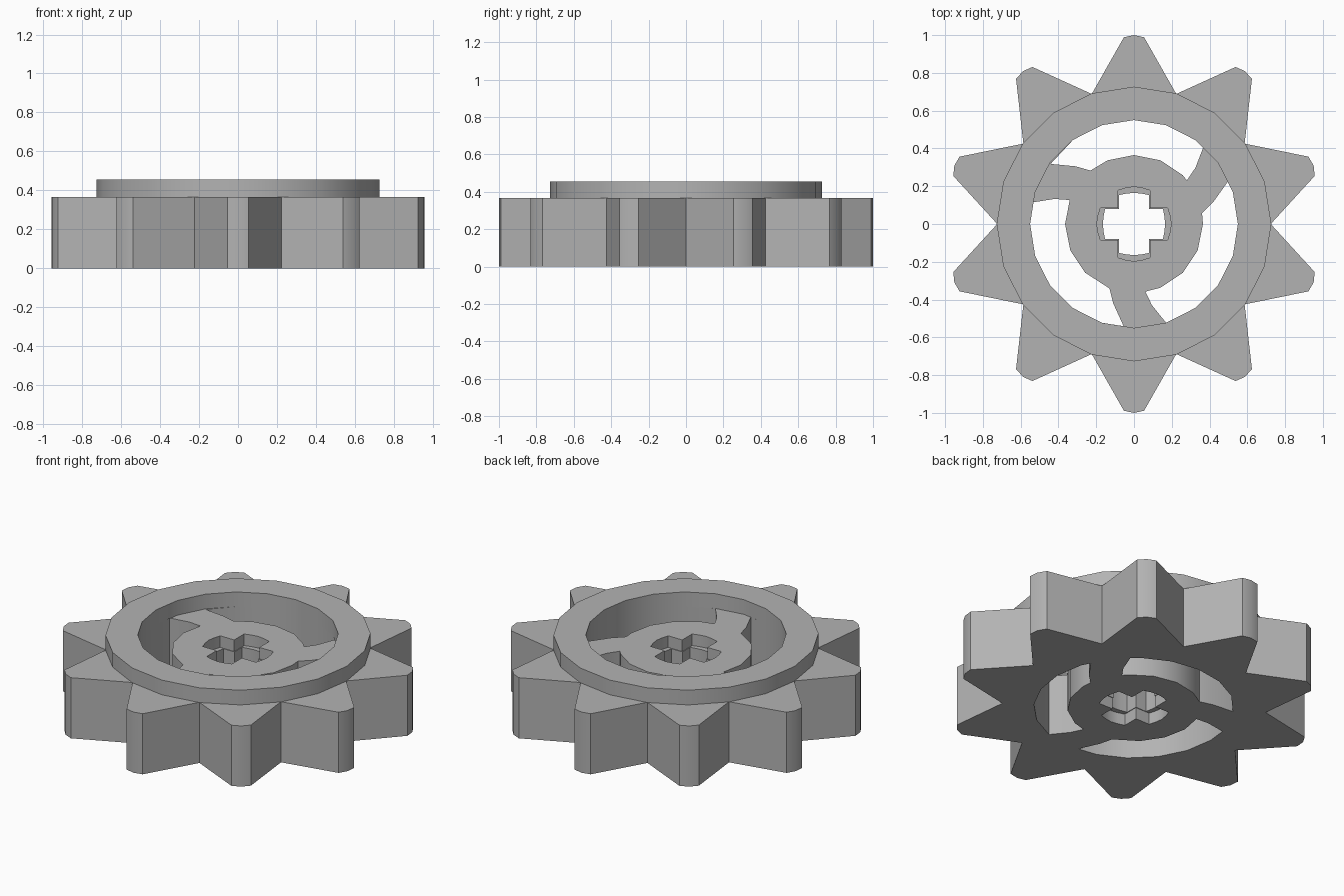
import bpy, bmesh
from math import sin, cos, radians, degrees, atan2
from mathutils import Matrix, Vector

if "Cube" in bpy.data.objects:
    bpy.data.objects.remove(bpy.data.objects["Cube"], do_unlink=True)

BODY_H, RIM_H = 0.367, 0.456
RIM_R, BORE_R, HUB_R = 0.727, 0.55, 0.365

grey = bpy.data.materials.new("light grey")
grey.use_nodes = True
colour = (0.45, 0.45, 0.45, 1)
grey.diffuse_color = colour
grey.node_tree.nodes["Principled BSDF"].inputs["Base Color"].default_value = colour


def polar(r, deg):
    return Vector((r * cos(radians(deg)), r * sin(radians(deg))))


def turn(points, deg):
    m = Matrix.Rotation(radians(deg), 2)
    return [m @ Vector(p) for p in points]


def make_object(name, bm):
    bmesh.ops.recalc_face_normals(bm, faces=bm.faces)
    mesh = bpy.data.meshes.new(name)
    bm.to_mesh(mesh)
    bm.free()
    mesh.materials.append(grey)
    obj = bpy.data.objects.new(name, mesh)
    bpy.context.collection.objects.link(obj)
    return obj


def prism(name, outline, z0, z1):
    """Extrude a closed outline between two heights."""
    bm = bmesh.new()
    low = [bm.verts.new((p[0], p[1], z0)) for p in outline]
    high = [bm.verts.new((p[0], p[1], z1)) for p in outline]
    bm.faces.new(low[::-1])
    bm.faces.new(high)
    for i in range(len(low)):
        j = (i + 1) % len(low)
        bm.faces.new((low[i], low[j], high[j], high[i]))
    return make_object(name, bm)


def activate(obj):
    bpy.ops.object.select_all(action='DESELECT')
    obj.select_set(True)
    bpy.context.view_layer.objects.active = obj


def cut(obj, cutter):
    mod = obj.modifiers.new("cut", 'BOOLEAN')
    mod.operation, mod.solver, mod.object = 'DIFFERENCE', 'EXACT', cutter
    activate(obj)
    bpy.ops.object.modifier_apply(modifier=mod.name)
    bpy.data.objects.remove(cutter, do_unlink=True)


# Toothed body: ten pointed teeth with slightly rounded tips
outline = []
for k in range(10):
    a = 90 + 36 * k
    outline += [polar(0.724, a - 18), polar(0.99, a - 3.1), polar(1, a), polar(0.99, a + 3.1)]
wheel = prism("toothed_wheel", outline, 0, BODY_H)

# Three openings that leave the hub and three swept spokes
right_edge = [(0.06, -0.358), (0.095, -0.43), (0.17, -0.523)]
left_edge = [(-0.13, -0.341), (-0.11, -0.42), (-0.055, -0.541)]


def arc(r, sides, start, end):
    """Corners of a regular polygon lying between two points' directions."""
    a0 = degrees(atan2(start[1], start[0]))
    a1 = degrees(atan2(end[1], end[0]))
    a1 += 360 if a1 < a0 else 0
    step = 360 / sides
    return [polar(r, i * step) for i in range(-sides, 2 * sides)
            if a0 + 3 < i * step < a1 - 3]


for k in range(3):
    first = turn(right_edge, 120 * k)
    last = turn(left_edge, 120 * (k + 1))
    opening = first + arc(BORE_R, 20, first[-1], last[-1])
    opening += last[::-1] + arc(HUB_R, 16, first[0], last[0])[::-1]
    cut(wheel, prism("opening_cutter", opening, -0.1, 0.6))


# Cross-shaped axle hole, wider at both ends
def cross(width, reach, crown):
    arm = [(reach, -width), ((reach + crown * 2) / 3, -width / 2), (crown, 0),
           ((reach + crown * 2) / 3, width / 2), (reach, width), (width, width)]
    return [p for k in range(4) for p in turn(arm, 90 * k)]


cut(wheel, prism("axle_cutter", cross(0.08, 0.153, 0.165), -0.1, 0.6))
for z0, z1 in ((-0.1, 0.07), (BODY_H - 0.07, 0.6)):
    cut(wheel, prism("recess_cutter", cross(0.084, 0.178, 0.197), z0, z1))

# Raised rim ring on top of the body
bm = bmesh.new()
loops = []
for r, z in ((RIM_R, BODY_H), (RIM_R, RIM_H), (BORE_R, RIM_H), (BORE_R, BODY_H)):
    loops.append([bm.verts.new((*polar(r, 18 * i), z)) for i in range(20)])
for n in range(4):
    a, b = loops[n], loops[(n + 1) % 4]
    for i in range(20):
        j = (i + 1) % 20
        bm.faces.new((a[i], a[j], b[j], b[i]))
rim = make_object("raised_rim", bm)

for obj in (wheel, rim):
    activate(obj)
    bpy.ops.object.shade_smooth_by_angle(angle=radians(30))
